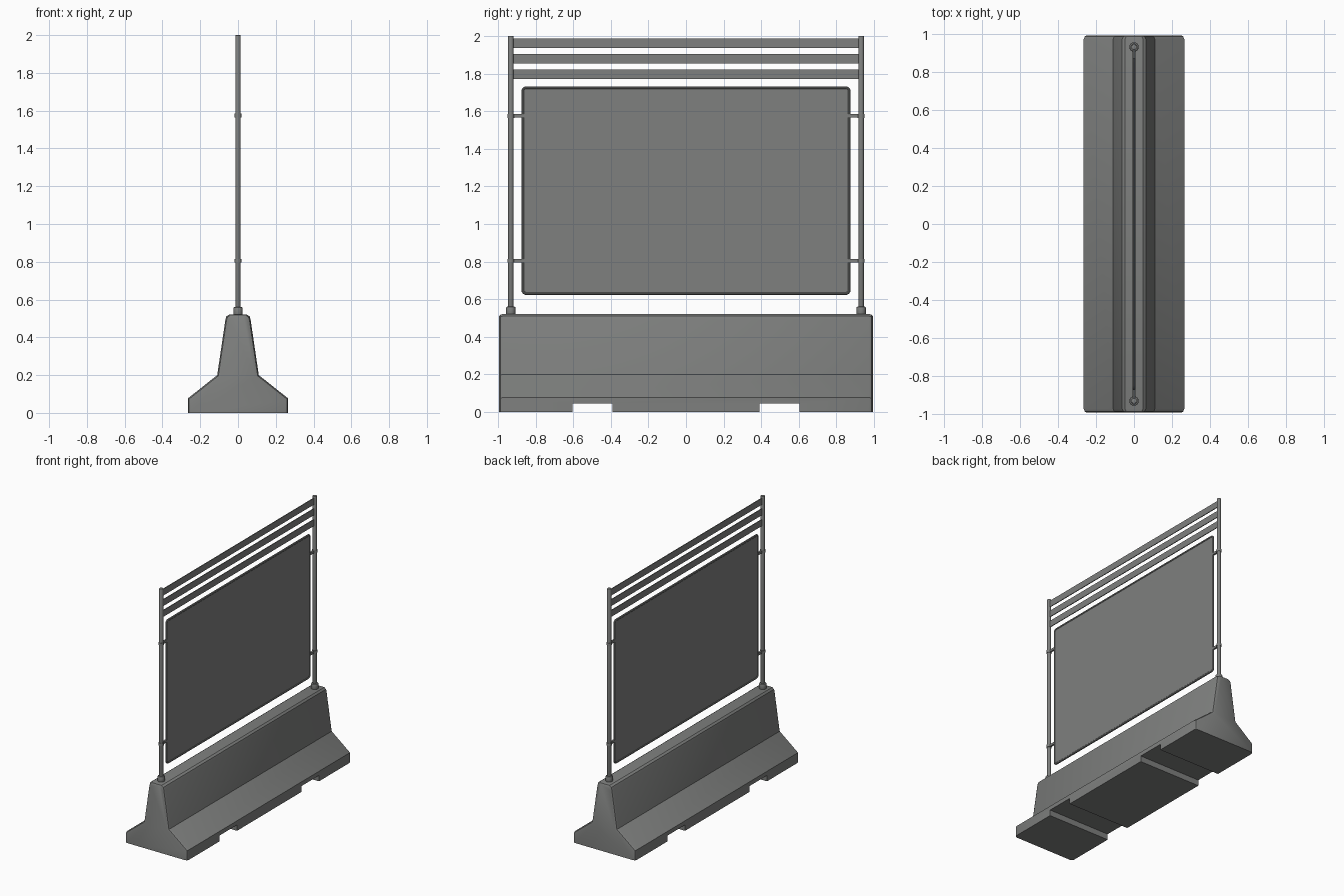
import bpy, bmesh, math
from mathutils import Vector

if "Cube" in bpy.data.objects:
    bpy.data.objects.remove(bpy.data.objects["Cube"])


def material(name, rgb):
    m = bpy.data.materials.new(name)
    m.diffuse_color = (*rgb, 1)
    m.use_nodes = True
    m.node_tree.nodes["Principled BSDF"].inputs["Base Color"].default_value = m.diffuse_color
    return m


GREY = material("concrete_grey", (0.21, 0.215, 0.21))


def finish(bm, name, smooth=True):
    bmesh.ops.recalc_face_normals(bm, faces=bm.faces)
    me = bpy.data.meshes.new(name)
    bm.to_mesh(me)
    bm.free()
    ob = bpy.data.objects.new(name, me)
    bpy.context.collection.objects.link(ob)
    me.materials.append(GREY)
    bpy.ops.object.select_all(action='DESELECT')
    ob.select_set(True)
    bpy.context.view_layer.objects.active = ob
    if smooth:
        bpy.ops.object.shade_smooth_by_angle(angle=math.radians(30))
    return ob


def box(name, center, size, bevel=0.0):
    bm = bmesh.new()
    bmesh.ops.create_cube(bm, size=1)
    for v in bm.verts:
        v.co = Vector([c + s * k for c, s, k in zip(center, size, v.co)])
    if bevel:
        bmesh.ops.bevel(bm, geom=bm.edges[:], offset=bevel, segments=2,
                        profile=0.5, affect='EDGES')
    return finish(bm, name, bool(bevel))


def cylinder(name, x, y, z0, z1, r, bevel=0.0, sides=20):
    bm = bmesh.new()
    bmesh.ops.create_cone(bm, cap_ends=True, segments=sides, radius1=r,
                          radius2=r, depth=z1 - z0)
    bmesh.ops.translate(bm, verts=bm.verts, vec=(x, y, (z0 + z1) / 2))
    if bevel:
        rim = [e for e in bm.edges if abs(e.verts[0].co.z - e.verts[1].co.z) < 1e-5]
        bmesh.ops.bevel(bm, geom=rim, offset=bevel, segments=2,
                        profile=0.5, affect='EDGES')
    return finish(bm, name)


# Concrete barrier: half profile mirrored and lofted, with eased ends
half = [(0.265, 0.0), (0.265, 0.077), (0.11, 0.2), (0.067, 0.492),
        (0.062, 0.510), (0.047, 0.521)]


def ring(bm, y, inset):
    pts = [(x - inset, z - (inset * 0.6 if z > 0.05 else 0)) for x, z in half]
    pts += [(-x, z) for x, z in reversed(pts)]
    return [bm.verts.new((x, y, z)) for x, z in pts]


bm = bmesh.new()
rings = [ring(bm, y, i) for y, i in
         ((-0.994, 0.018), (-0.988, 0.006), (-0.974, 0),
          (0.974, 0), (0.988, 0.006), (0.994, 0.018))]
for a, b in zip(rings, rings[1:]):
    n = len(a)
    for i in range(n):
        j = (i + 1) % n
        bm.faces.new((a[i], a[j], b[j], b[i]))
bm.faces.new(rings[0])
bm.faces.new(rings[-1])
barrier = finish(bm, "barrier", False)

# Forklift slots cut through the underside
for s in (-1, 1):
    cutter = box("slot_cutter", (0, s * 0.4975, 0), (0.8, 0.215, 0.09))
    cutter.hide_render = True
    bpy.context.view_layer.objects.active = barrier
    mod = barrier.modifiers.new("slot", 'BOOLEAN')
    mod.operation = 'DIFFERENCE'
    mod.solver = 'EXACT'
    mod.object = cutter
    bpy.ops.object.modifier_apply(modifier=mod.name)
    bpy.data.objects.remove(cutter)
bpy.ops.object.select_all(action='DESELECT')
barrier.select_set(True)
bpy.ops.object.shade_smooth_by_angle(angle=math.radians(30))

# Posts, sockets and the clamps that hold the panel
for s, side in ((-1, "left"), (1, "right")):
    y = s * 0.932
    cylinder(f"post_{side}", 0, y, 0.5, 2.0, 0.0145, 0.003)
    cylinder(f"post_socket_{side}", 0, y, 0.515, 0.56, 0.025, 0.005, 16)
    for z, level in ((0.805, "lower"), (1.575, "upper")):
        cylinder(f"clamp_{side}_{level}", 0, y, z - 0.01, z + 0.01, 0.0185)
        box(f"bracket_{side}_{level}", (0, s * 0.892, z), (0.014, 0.06, 0.018))

# Top slats
for i, z in enumerate((1.797, 1.88, 1.961)):
    box(f"top_slat_{i + 1}", (0, 0, z), (0.006, 1.85, 0.05))

# Sign panel
Y, Z0, Z1, R = 0.868, 0.63, 1.725, 0.018
box("panel", (0, 0, (Z0 + Z1) / 2), (0.006, 2 * Y - 0.006, Z1 - Z0 - 0.006))

# Panel frame: round tube swept along a rounded rectangle
path = []
for k, (cy, cz) in enumerate(((Y - R, Z1 - R), (-Y + R, Z1 - R),
                              (-Y + R, Z0 + R), (Y - R, Z0 + R))):
    for j in range(5):
        a = math.radians(90 * k + 22.5 * j)
        path.append((cy + R * math.cos(a), cz + R * math.sin(a),
                     math.cos(a), math.sin(a)))
bm = bmesh.new()
T, S = 0.0075, 10
loops = []
for py, pz, ny, nz in path:
    loop = []
    for i in range(S):
        a = 2 * math.pi * i / S
        d = T * math.cos(a)
        loop.append(bm.verts.new((T * math.sin(a), py + ny * d, pz + nz * d)))
    loops.append(loop)
for a, b in zip(loops, loops[1:] + loops[:1]):
    for i in range(S):
        j = (i + 1) % S
        bm.faces.new((a[i], a[j], b[j], b[i]))
finish(bm, "panel_frame")
